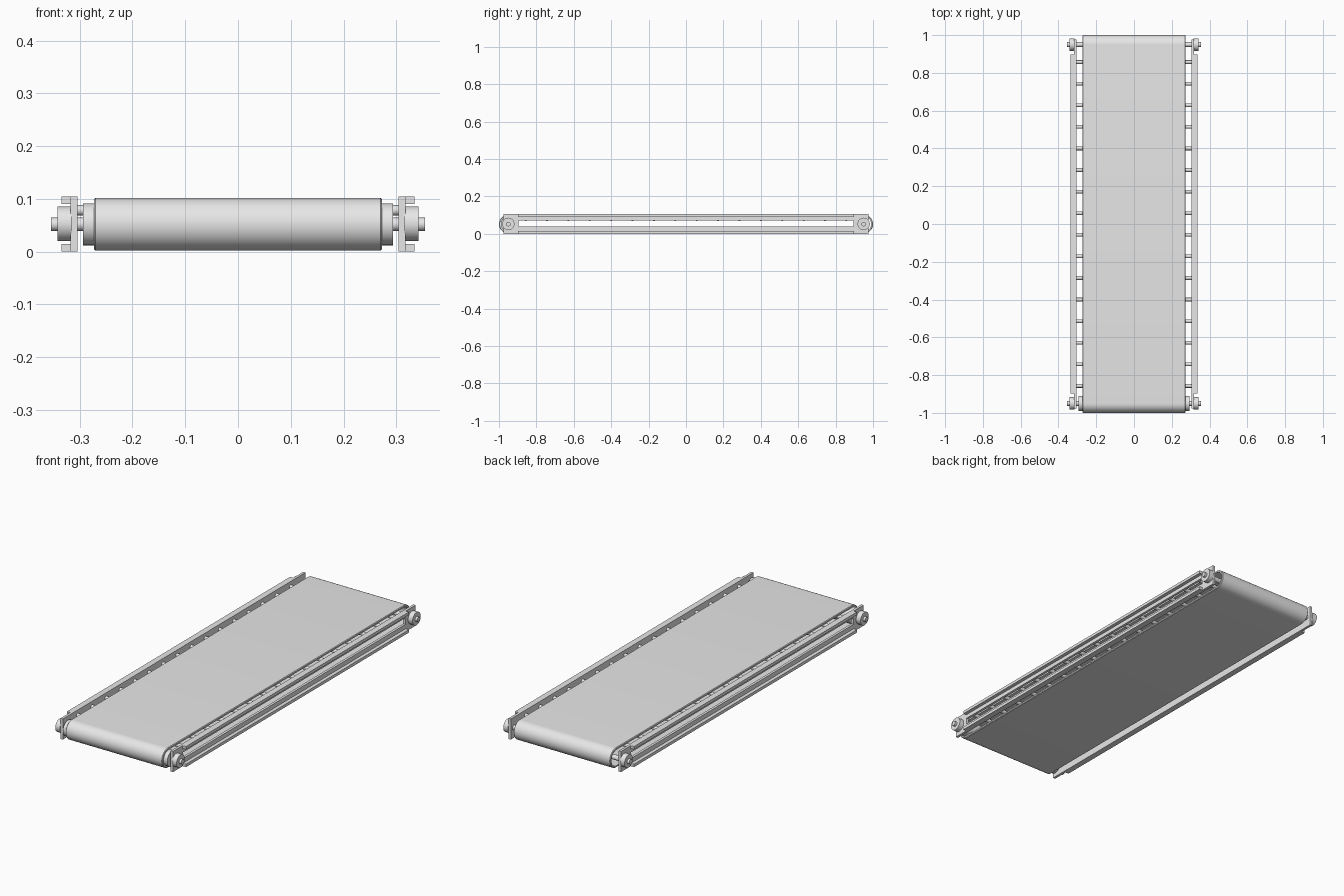
import bpy, bmesh, math

if "Cube" in bpy.data.objects:
    bpy.data.objects.remove(bpy.data.objects["Cube"])

grey = bpy.data.materials.new("plain grey")
grey.diffuse_color = (0.8, 0.8, 0.8, 1)
grey.use_nodes = True
grey.node_tree.nodes["Principled BSDF"].inputs["Base Color"].default_value = grey.diffuse_color

CZ = 0.054        # height of the end shafts
END_Y = 0.95      # distance of the end shafts from the middle


def finish(name, bm, smooth=True):
    bmesh.ops.recalc_face_normals(bm, faces=bm.faces)
    mesh = bpy.data.meshes.new(name)
    bm.to_mesh(mesh)
    bm.free()
    mesh.materials.append(grey)
    obj = bpy.data.objects.new(name, mesh)
    bpy.context.collection.objects.link(obj)
    if smooth:
        bpy.ops.object.select_all(action='DESELECT')
        obj.select_set(True)
        bpy.context.view_layer.objects.active = obj
        bpy.ops.object.shade_smooth_by_angle(angle=math.radians(35))
    return obj


def rod(name, x0, x1, y, z, r, sides=32):
    """Cylinder lying along x."""
    bm = bmesh.new()
    bmesh.ops.create_cone(bm, cap_ends=True, segments=sides,
                          radius1=r, radius2=r, depth=abs(x1 - x0))
    for v in bm.verts:
        v.co = (v.co.z + (x0 + x1) / 2, v.co.x + y, v.co.y + z)
    return finish(name, bm)


def box(name, x0, x1, y0, y1, z0, z1):
    bm = bmesh.new()
    bmesh.ops.create_cube(bm, size=1)
    for v in bm.verts:
        v.co = ((x0 + x1) / 2 + v.co.x * abs(x1 - x0),
                (y0 + y1) / 2 + v.co.y * (y1 - y0),
                (z0 + z1) / 2 + v.co.z * (z1 - z0))
    return finish(name, bm, False)


def stadium(r, n=24):
    """Closed loop outline with round ends, in y and z."""
    pts = []
    for side in (1, -1):
        for i in range(n + 1):
            a = -math.pi / 2 + math.pi * i / n
            pts.append((side * (END_Y + r * math.cos(a)), CZ + side * r * math.sin(a)))
    return pts


def loft_rings(name, rings):
    """Tube closed on itself through a list of (x, outline) rings."""
    bm = bmesh.new()
    loops = [[bm.verts.new((x, y, z)) for y, z in pts] for x, pts in rings]
    for a, b in zip(loops, loops[1:] + loops[:1]):
        for i in range(len(a)):
            j = (i + 1) % len(a)
            bm.faces.new((a[i], a[j], b[j], b[i]))
    return finish(name, bm)


# Belt: hollow loop with slightly eased outer edges
W, B = 0.273, 0.003
outer, eased, inner = stadium(0.05), stadium(0.05 - B), stadium(0.04)
loft_rings("belt", [(-W, inner), (-W, eased), (-W + B, outer),
                    (W - B, outer), (W, eased), (W, inner)])

# Drive drum at the front, plain shafts at both ends
rod("drive_drum", -0.294, 0.294, -END_Y, CZ, 0.0398, 48)
for label, s in (("front", -1), ("back", 1)):
    rod(label + "_shaft", -0.354, 0.354, s * END_Y, CZ, 0.0125)

# Row of carrying rollers under the top run
for i in range(16):
    rod("carrying_roller", -0.306, 0.306, (i - 7.5) * 0.1143, 0.0805, 0.0098, 20)

# Side frames: slotted web, two outward flanges, bearings
for label, s in (("left", -1), ("right", 1)):
    bm = bmesh.new()
    ys, zs = (-0.977, -0.896, 0.896, 0.977), (0.002, 0.04, 0.072, 0.107)
    grid = [[bm.verts.new((s * 0.304, y, z)) for z in zs] for y in ys]
    for i in range(3):
        for j in range(3):
            if (i, j) != (1, 1):
                bm.faces.new((grid[i][j], grid[i + 1][j],
                              grid[i + 1][j + 1], grid[i][j + 1]))
    ext = bmesh.ops.extrude_face_region(bm, geom=bm.faces[:], use_keep_orig=True)
    for v in ext["geom"]:
        if isinstance(v, bmesh.types.BMVert):
            v.co.x = s * 0.317
    finish(label + "_frame_web", bm, False)
    box(label + "_top_flange", s * 0.317, s * 0.335, -0.898, 0.898, 0.092, 0.107)
    box(label + "_bottom_flange", s * 0.317, s * 0.335, -0.898, 0.898, 0.002, 0.017)
    for e in (-1, 1):
        rod(label + "_bearing", s * 0.316, s * 0.342, e * END_Y, CZ + 0.001, 0.033)

# Rest the whole model on the ground
for obj in bpy.context.collection.objects:
    obj.location.z -= 0.002
